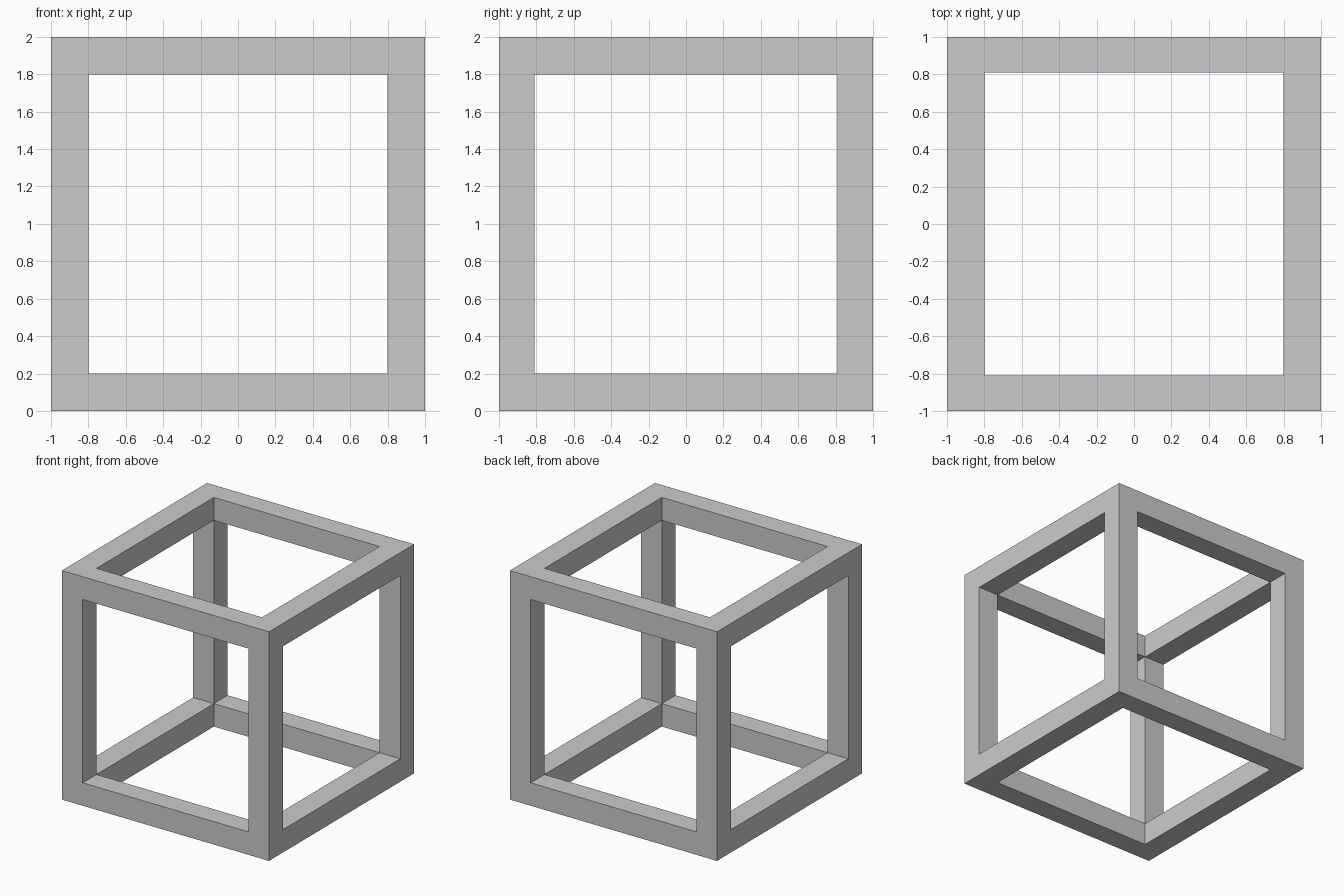
import bpy, bmesh
from itertools import product
from mathutils import Vector

if "Cube" in bpy.data.objects:
    bpy.data.objects.remove(bpy.data.objects["Cube"])

# Outer edge and inner opening positions along each axis
CUTS = ((-1, -0.8, 0.8, 1), (-1, -0.81, 0.81, 1), (0, 0.2, 1.8, 2))


def solid(cell):
    """Beams and corners: at most one index lies in the middle band."""
    return all(0 <= i <= 2 for i in cell) and sum(i == 1 for i in cell) <= 1


bm = bmesh.new()

# Skin every solid cell only where it borders open space
for cell in product(range(3), repeat=3):
    if not solid(cell):
        continue
    for axis, side in product(range(3), (0, 1)):
        neighbour = list(cell)
        neighbour[axis] += 1 if side else -1
        if solid(neighbour):
            continue
        u, v = (axis + 1) % 3, (axis + 2) % 3
        ring = ((0, 0), (1, 0), (1, 1), (0, 1))
        verts = []
        for a, b in (ring if side else ring[::-1]):
            p = Vector()
            p[axis] = CUTS[axis][cell[axis] + side]
            p[u] = CUTS[u][cell[u] + a]
            p[v] = CUTS[v][cell[v] + b]
            verts.append(bm.verts.new(p))
        bm.faces.new(verts)

# Weld into one closed frame
bmesh.ops.remove_doubles(bm, verts=bm.verts, dist=0.0001)
bmesh.ops.recalc_face_normals(bm, faces=bm.faces)

mesh = bpy.data.meshes.new("cube_frame")
bm.to_mesh(mesh)
bm.free()
frame = bpy.data.objects.new("cube_frame", mesh)
bpy.context.collection.objects.link(frame)
